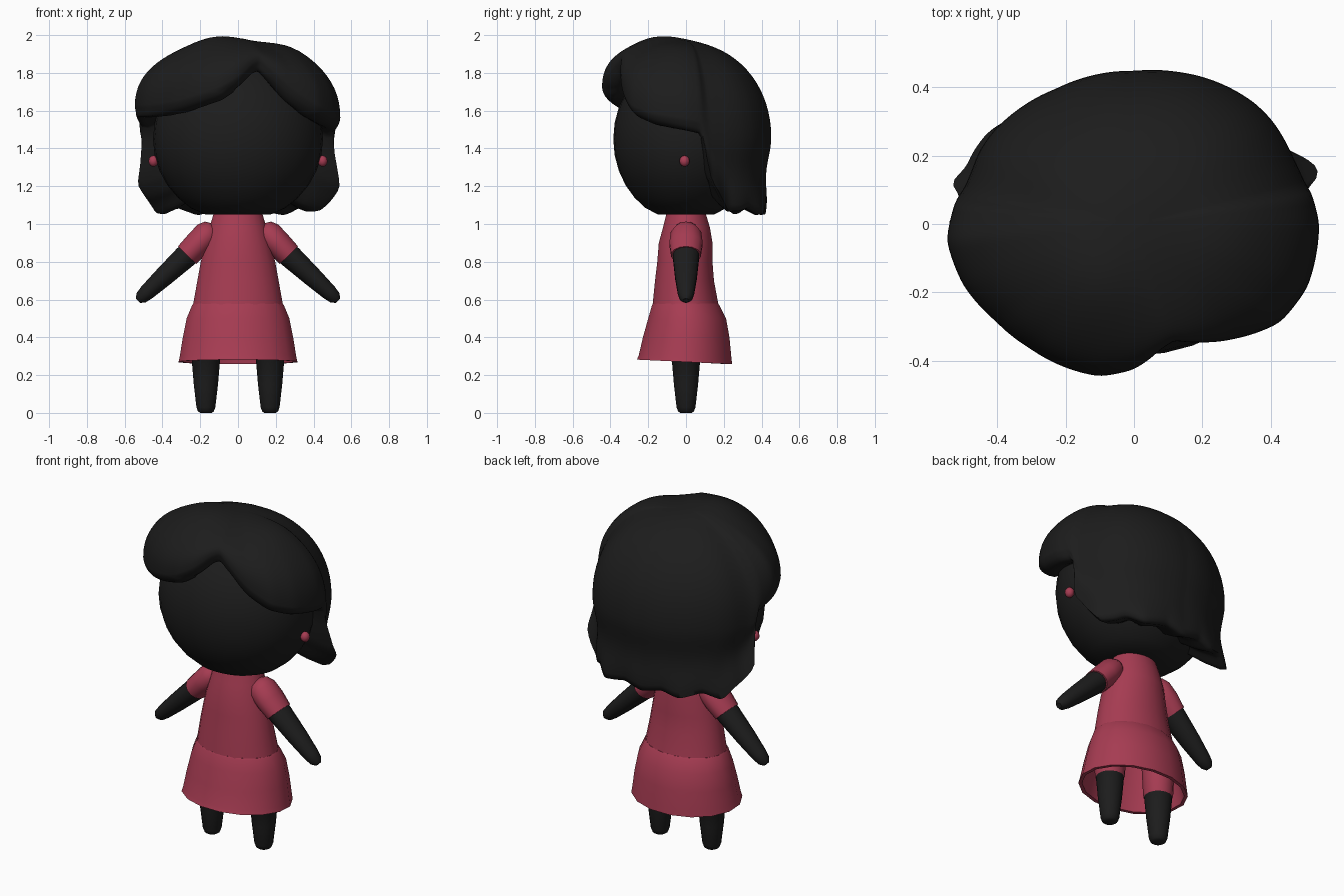
import bpy, bmesh
from math import sin, cos, pi, radians, exp
from mathutils import Vector, Matrix

cube = bpy.data.objects.get("Cube")
if cube:
    bpy.data.objects.remove(cube)


def make_material(name, rgb):
    m = bpy.data.materials.new(name)
    m.use_nodes = True
    m.diffuse_color = (*rgb, 1)
    bsdf = m.node_tree.nodes["Principled BSDF"]
    bsdf.inputs["Base Color"].default_value = (*rgb, 1)
    bsdf.inputs["Roughness"].default_value = 0.8
    return m


DARK = make_material("charcoal", (0.012, 0.012, 0.012))
RED = make_material("rose red", (0.385, 0.045, 0.085))


def finish(name, bm, mats, angle=50):
    bmesh.ops.recalc_face_normals(bm, faces=bm.faces)
    mesh = bpy.data.meshes.new(name)
    bm.to_mesh(mesh)
    bm.free()
    for m in mats:
        mesh.materials.append(m)
    ob = bpy.data.objects.new(name, mesh)
    bpy.context.collection.objects.link(ob)
    bpy.ops.object.select_all(action='DESELECT')
    ob.select_set(True)
    bpy.context.view_layer.objects.active = ob
    bpy.ops.object.shade_smooth_by_angle(angle=radians(angle))
    return ob


def loft(name, rings, mats, caps=(True, True), angle=50, split=None):
    """Skin a list of equal-length point rings; split(z) picks the material."""
    bm = bmesh.new()
    rows = [[bm.verts.new(p) for p in ring] for ring in rings]
    n = len(rows[0])
    for a, b in zip(rows, rows[1:]):
        for i in range(n):
            bm.faces.new((a[i], a[(i + 1) % n], b[(i + 1) % n], b[i]))
    if caps[0]:
        bm.faces.new(rows[0])
    if caps[1]:
        bm.faces.new(rows[-1])
    if split:
        for f in bm.faces:
            f.material_index = split(f.calc_center_median().z)
    return finish(name, bm, mats, angle)


def oval(z, rx, y0, y1, n, tilt=0, x=0):
    """Oval ring at height z, spanning y0..y1, lowered toward the back by tilt."""
    ring = []
    for i in range(n):
        t = 2 * pi * (i + 0.5) / n
        c, s = cos(t) / cos(pi / n), sin(t) / cos(pi / n)
        ring.append((x + rx * c, (y0 + y1) / 2 + (y1 - y0) / 2 * s, z - tilt * s))
    return ring


def limb(start, end, sections, n=14):
    """Rings along a straight axis: (fraction, radius, depth radius)."""
    start, end = Vector(start), Vector(end)
    axis = (end - start).normalized()
    depth = Vector((0, 1, 0))
    side = axis.cross(depth)
    return [[start.lerp(end, f) + side * (r * cos(2 * pi * i / n)) + depth * (d * sin(2 * pi * i / n))
             for i in range(n)] for f, r, d in sections]


def ball(name, centre, size, mat, flat=None, segs=32):
    bm = bmesh.new()
    bmesh.ops.create_uvsphere(bm, u_segments=segs, v_segments=segs // 2, radius=1)
    bmesh.ops.transform(bm, verts=bm.verts, matrix=Matrix.Translation(centre) @ Matrix.Diagonal((*size, 1)))
    if flat:
        for v in bm.verts:
            v.co.z = max(v.co.z, flat)
    return finish(name, bm, [mat])


# Head
ball("head", (0, 0, 1.45), (0.45, 0.385, 0.44), DARK, flat=1.05)

# Hair outline: angle from the front toward +x, dome radius, edge height, edge radius
OUTLINE = [
    (-85, .55, 1.57, .54), (-70, .53, 1.57, .51), (-55, .495, 1.58, .46), (-40, .475, 1.6, .43),
    (-13, .457, 1.66, .41), (0, .425, 1.72, .38), (12, .375, 1.79, .34), (19, .36, 1.81, .34),
    (30, .4, 1.74, .36), (42, .45, 1.65, .41), (56, .515, 1.57, .46), (70, .54, 1.53, .49),
    (90, .542, 1.5, .51), (101, .525, 1.48, .5), (103, .515, 1.24, .55), (107, .51, 1.19, .565),
    (112, .505, 1.12, .53), (117, .505, 1.07, .49), (127, .505, 1.07, .48), (135, .5, 1.09, .47),
    (147, .485, 1.05, .475), (165, .462, 1.08, .43), (180, .448, 1.05, .42), (197, .452, 1.08, .425),
    (210, .457, 1.05, .45), (226, .478, 1.09, .465), (238, .495, 1.05, .505), (245, .5, 1.11, .515),
    (252, .5, 1.15, .52), (257, .505, 1.21, .55), (260, .515, 1.26, .53), (262, .525, 1.5, .5)]
SEGS = 180


def outline_at(a):
    table = OUTLINE + [(OUTLINE[0][0] + 360, *OUTLINE[0][1:])]
    a = (a - table[0][0]) % 360 + table[0][0]
    for p, q in zip(table, table[1:]):
        if a <= q[0]:
            t = (a - p[0]) / (q[0] - p[0])
            return Vector([u + (v - u) * t for u, v in zip(p[1:], q[1:])])
    return Vector(table[-1][1:])


def puff(x, y, cx, cy, height, spread):
    return height * exp(-((x - cx) ** 2 + (y - cy) ** 2) / spread)


def hair_profile(i):
    """Points from crown to edge, then folded under toward the head."""
    deg = 360 * i / SEGS
    a = radians(deg)
    R, edge, edge_r = sum((outline_at(deg + d) for d in (-2, -1, 0, 1, 2)), Vector((0, 0, 0))) / 5
    mid = max(1.46, edge + 0.06)
    power = 2 / (2.2 + 0.15 * cos(a))
    pts = []
    for k in range(1, 19):
        u = pi / 2 * k / 18
        pts.append((R * sin(u) ** power, mid + (1.96 - mid) * max(cos(u), 0) ** power))
    for k in range(1, 13):
        s = k / 12
        dip = 0.06 * (mid - edge) * sin(pi * s) ** 2
        pts.append((R + (edge_r - R) * s ** 3 - dip, mid + (edge - mid) * s))
    pts += [(edge_r * 0.94, edge - 0.005), (edge_r * 0.76, edge + 0.03), (edge_r * 0.5, edge + 0.1)]
    out = []
    for r, z in pts:
        x, y = r * sin(a), -r * cos(a)
        if z > 1.7:
            z += puff(x, y, -0.12, -0.16, 0.046, 0.035) + puff(x, y, 0.28, -0.05, 0.02, 0.02)
        out.append((x, y, z))
    return out


hair_columns = [hair_profile(i) for i in range(SEGS)]
loft("hair", list(zip(*hair_columns)), [DARK], caps=(True, False), angle=80)

# Dress top
loft("dress_top", [oval(z, rx, y0, y1, 24) for z, rx, y0, y1 in (
    (0.56, .24, -.178, .174), (0.7, .215, -.164, .148), (0.8, .197, -.152, .14), (0.9, .174, -.144, .14),
    (0.98, .152, -.122, .127), (1.07, .124, -.1, .1))], [RED])

# Hollow skirt, hem folded inward
loft("skirt", [oval(z, rx, y0, y1, 16, t) for z, rx, y0, y1, t in (
    (0.578, .237, -.175, .171, 0), (0.57, .243, -.18, .177, 0), (0.5, .272, -.2, .212, 0),
    (0.4, .292, -.228, .23, 0), (0.3, .308, -.25, .24, .005), (0.27, .314, -.26, .244, .012),
    (0.27, .295, -.24, .225, .012), (0.38, .275, -.21, .21, 0), (0.54, .22, -.16, .16, 0))], [RED])

# Limbs and earrings on both sides
for s, label in ((1, "left"), (-1, "right")):
    loft(label + "_arm", limb((s * .2, 0, .9), (s * .53, 0, .594), (
        (0, .062, .07), (.25, .062, .071), (.6, .052, .059), (.86, .042, .045),
        (.95, .034, .036), (1, .016, .017))), [DARK])
    loft(label + "_sleeve", limb((s * .125, 0, .985), (s * .27, 0, .835), (
        (0, .03, .03), (.07, .055, .06), (.25, .072, .083), (.6, .071, .09),
        (1, .067, .08), (1, .052, .06))), [RED])
    loft(label + "_leg", [oval(z, r, -r, r, 16, x=s * .17) for z, r in (
        (0, .03), (.008, .042), (.03, .05), (.15, .064), (.28, .075), (.29, .08), (.5, .09))],
        [DARK, RED], split=lambda z: int(z > 0.282))
    ball(label + "_earring", (s * .448, -.008, 1.333), (.026, .027, .03), RED, segs=12)
